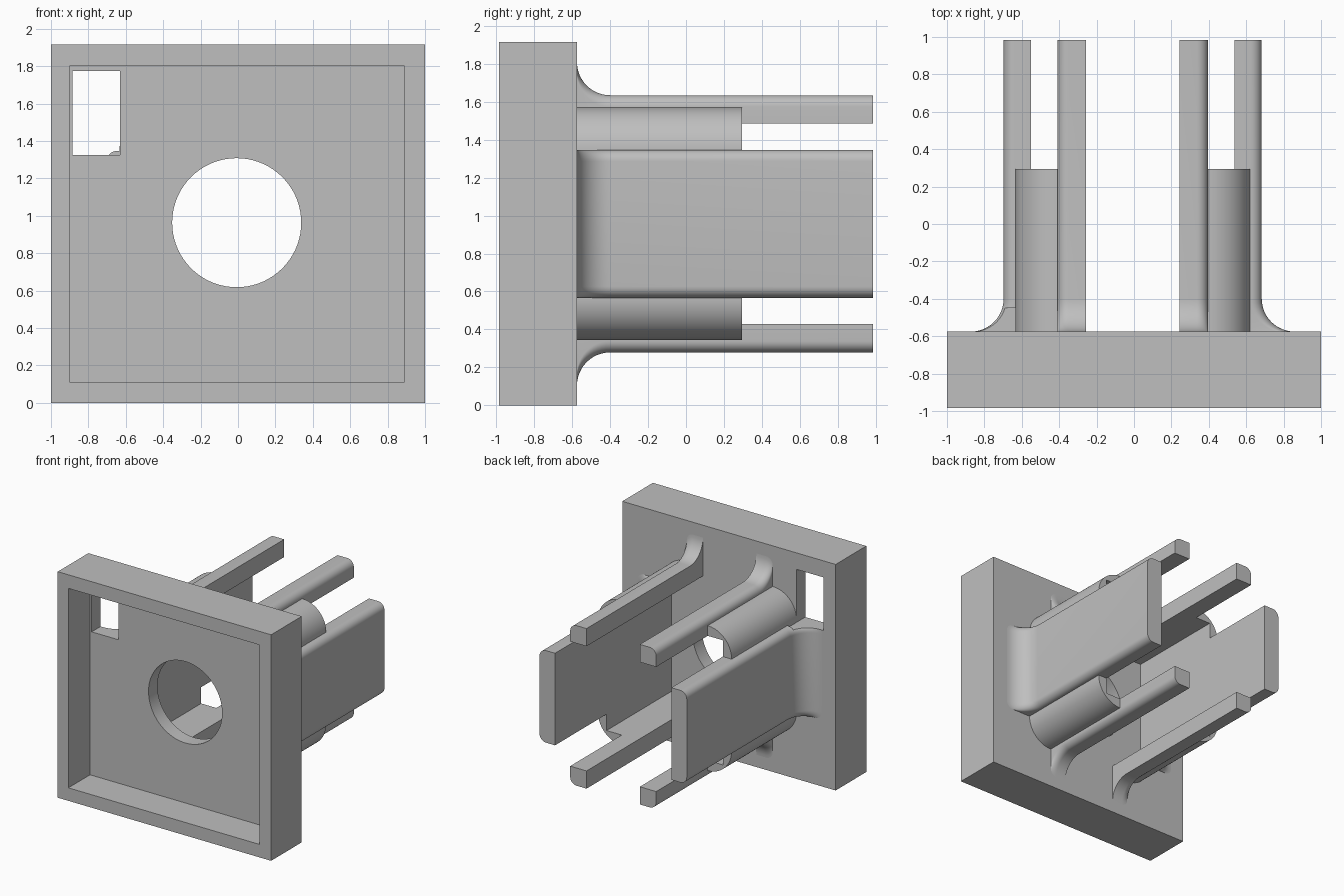
import bpy, bmesh, math

if "Cube" in bpy.data.objects:
    bpy.data.objects.remove(bpy.data.objects["Cube"])

CX, CZ = -0.007, 0.957            # axis of the socket
Y_FRONT, Y_BACK, Y_END = -0.985, -0.575, 0.985
R_FIL, R_EDGE = 0.175, 0.06

grey = bpy.data.materials.new("plain_grey")
grey.diffuse_color = (0.52, 0.52, 0.52, 1)
grey.use_nodes = True
grey.node_tree.nodes["Principled BSDF"].inputs["Base Color"].default_value = grey.diffuse_color


def loft(name, sections):
    """Skin a list of equal-length rings and cap both ends."""
    bm = bmesh.new()
    rings = [[bm.verts.new(p) for p in s] for s in sections]
    n = len(rings[0])
    for a, b in zip(rings, rings[1:]):
        for i in range(n):
            j = (i + 1) % n
            bm.faces.new((a[i], a[j], b[j], b[i]))
    bm.faces.new(rings[0])
    bm.faces.new(rings[-1])
    bmesh.ops.recalc_face_normals(bm, faces=bm.faces)
    me = bpy.data.meshes.new(name)
    bm.to_mesh(me)
    bm.free()
    me.materials.append(grey)
    ob = bpy.data.objects.new(name, me)
    bpy.context.collection.objects.link(ob)
    return ob


def prism(name, outline, y0, y1):
    return loft(name, [[(x, y, z) for x, z in outline] for y in (y0, y1)])


def box(name, x0, x1, y0, y1, z0, z1):
    return prism(name, [(x0, z0), (x1, z0), (x1, z1), (x0, z1)], y0, y1)


def arc(cx, cy, r, a0, a1, n):
    return [(cx + r * math.cos(math.radians(a0 + (a1 - a0) * i / n)),
             cy + r * math.sin(math.radians(a0 + (a1 - a0) * i / n)))
            for i in range(n + 1)]


def cut(ob, cutter):
    mod = ob.modifiers.new("cut", 'BOOLEAN')
    mod.operation, mod.solver, mod.object = 'DIFFERENCE', 'EXACT', cutter
    bpy.context.view_layer.objects.active = ob
    bpy.ops.object.modifier_apply(modifier=mod.name)
    bpy.data.objects.remove(cutter)


def window_cutter():
    return box("window_cutter", -0.885, -0.632, -1.2, -0.45, 1.325, 1.775)


def flared_stations():
    """Positions along y with the outward flare of the root fillet."""
    out = [(Y_BACK - 0.02, R_FIL)]
    for i in range(13):
        a = math.radians(90 * i / 12)
        out.append((Y_BACK + R_FIL * (1 - math.cos(a)), R_FIL * (1 - math.sin(a))))
    return out + [(Y_END, 0.0)]


# Mounting plate with front recess, round bore and small window
plate = box("plate", -1, 1, Y_FRONT, Y_BACK, 0, 1.915)
cut(plate, box("recess_cutter", -0.9, 0.89, -1.2, -0.695, 0.11, 1.80))
cut(plate, prism("bore_cutter", arc(CX, 0.963, 0.345, 0, 360, 72)[:-1], -1.2, 0))
cut(plate, window_cutter())

for sx, side in ((-1, "left"), (1, "right")):
    # Side walls: outer edges rounded, flaring into the plate
    rings = []
    for y, f in flared_stations():
        o, h = 0.69 + f, 0.39
        pts = [(0.545, -h)] + arc(o - R_EDGE, -h + R_EDGE, R_EDGE, -90, 0, 8) \
            + arc(o - R_EDGE, h - R_EDGE, R_EDGE, 0, 90, 8) + [(0.545, h)]
        rings.append([(CX + sx * u, y, CZ + v) for u, v in pts])
    wall = loft(side + "_wall", rings)
    if sx < 0:
        cut(wall, window_cutter())

    for sz, level in ((-1, "lower"), (1, "upper")):
        # Rails: outer corner rounded, flaring up or down into the plate
        rings = []
        for y, f in flared_stations():
            o = 0.678 + f
            pts = [(0.25, 0.528), (0.403, 0.528)] \
                + arc(0.403 - R_EDGE, o - R_EDGE, R_EDGE, 0, 90, 8) + [(0.25, o)]
            rings.append([(CX + sx * u, y, CZ + sz * v) for u, v in pts])
        loft(f"{level}_{side}_rail", rings)

        # Quarter-round corner webs, notched by the square socket
        pts = arc(0.403, 0.39, 0.224, 0, 90, 20) \
            + [(0.403, 0.528), (0.545, 0.528), (0.545, 0.39)]
        web = [(CX + sx * u, CZ + sz * v) for u, v in pts]
        prism(f"{level}_{side}_web", web, Y_BACK - 0.02, 0.295)

# Smooth the curved faces, keep edges sharp
bpy.ops.object.select_all(action='SELECT')
bpy.context.view_layer.objects.active = plate
bpy.ops.object.shade_smooth_by_angle(angle=math.radians(30))
